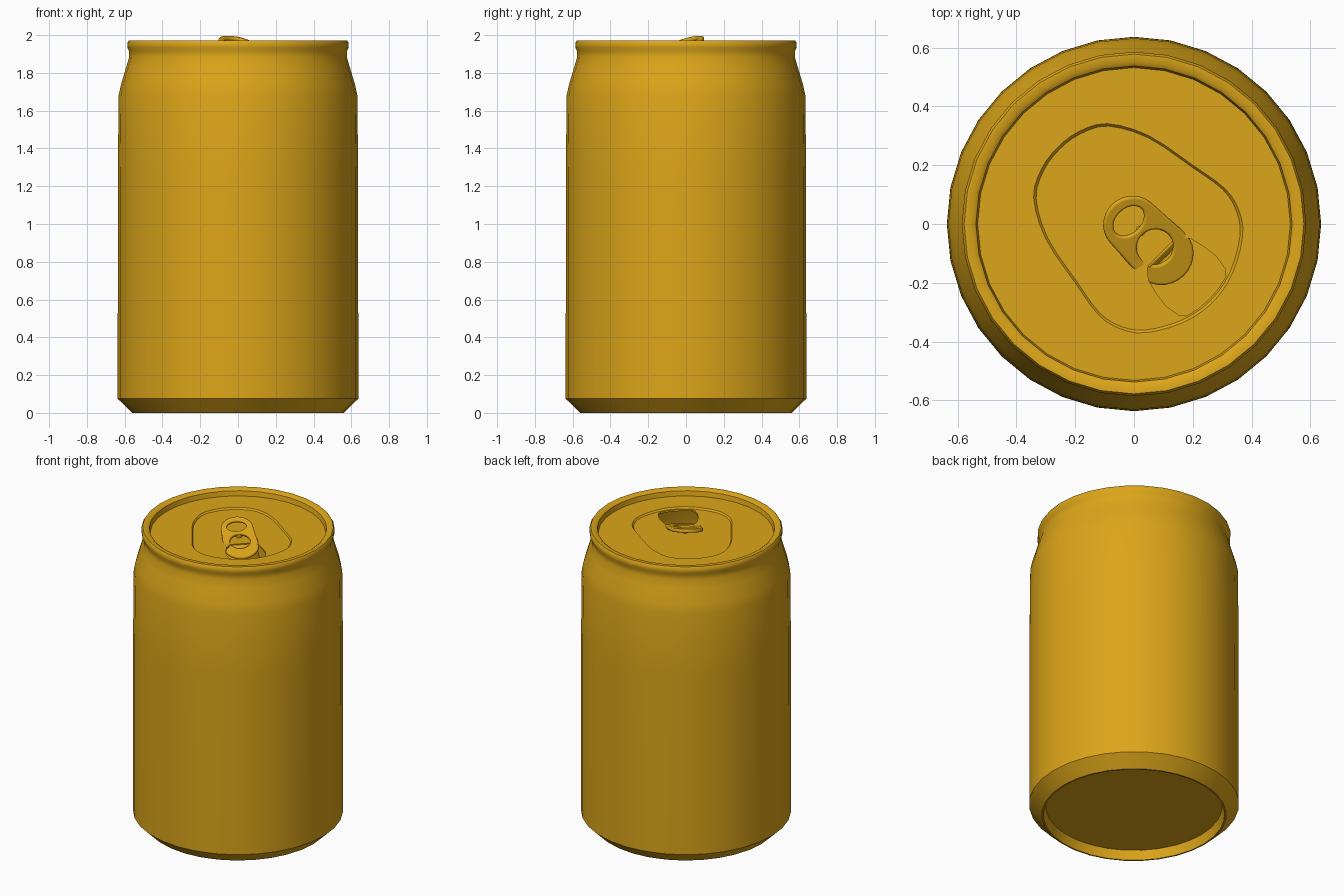
import bpy, bmesh, math
from mathutils import Matrix, Vector

if "Cube" in bpy.data.objects:
    bpy.data.objects.remove(bpy.data.objects["Cube"])

SEG = 32
R2 = math.sqrt(0.5)
mat = bpy.data.materials.new("gold")
mat.diffuse_color = (0.72, 0.38, 0.01, 1)
mat.use_nodes = True
mat.node_tree.nodes["Principled BSDF"].inputs["Base Color"].default_value = mat.diffuse_color


def finish(ob, angle=40):
    ob.data.materials.append(mat)
    bpy.ops.object.select_all(action='DESELECT')
    ob.select_set(True)
    bpy.context.view_layer.objects.active = ob
    bpy.ops.object.shade_smooth_by_angle(angle=math.radians(angle))
    return ob


def from_bmesh(name, bm):
    me = bpy.data.meshes.new(name)
    bm.to_mesh(me)
    bm.free()
    ob = bpy.data.objects.new(name, me)
    bpy.context.collection.objects.link(ob)
    return ob


def diag(u, v, z):
    """Lid axes: u runs toward the mouth (+x -y), v across it."""
    return Vector(((u + v) * R2, (v - u) * R2, z))


def mirrored(half):
    """Close a half outline (v >= 0) by mirroring it in v."""
    return half + [(u, -v) for u, v in reversed(half) if v > 1e-6]


def smooth_loop(pts, n=3):
    """Catmull-Rom through a closed outline."""
    out, k = [], len(pts)
    for i in range(k):
        a, b, c, d = (Vector(pts[(i + j) % k]) for j in (-1, 0, 1, 2))
        for s in range(n):
            t = s / n
            out.append(tuple(0.5 * (2 * b + (c - a) * t + (2 * a - 5 * b + 4 * c - d) * t * t
                                    + (3 * b - a - 3 * c + d) * t ** 3)))
    return out


def ring(bm, coords):
    vs = [bm.verts.new(c) for c in coords]
    es = [bm.edges.new((vs[i - 1], vs[i])) for i in range(len(vs))]
    return vs, es


# Can shell: lathed from the recessed base, up the wall and over the rim
profile = [(0.535, 0.06), (0.55, 0.0), (0.56, 0.0), (0.637, 0.075), (0.636, 1.26), (0.632, 1.68),
           (0.619, 1.74), (0.592, 1.83), (0.576, 1.885), (0.576, 1.915), (0.586, 1.935),
           (0.586, 1.96), (0.578, 1.972), (0.552, 1.972), (0.538, 1.962), (0.532, 1.93)]
bm = bmesh.new()
rings = [[bm.verts.new((r * math.cos(math.tau * k / SEG), r * math.sin(math.tau * k / SEG), z))
          for k in range(SEG)] for r, z in profile]
for lo, hi in zip(rings, rings[1:]):
    for k in range(SEG):
        n = (k + 1) % SEG
        bm.faces.new((lo[k], lo[n], hi[n], hi[k]))
bm.faces.new(rings[0][::-1])
finish(from_bmesh("can_body", bm))

# Lid: flat ring, shallow recessed panel, open mouth with a short lip
panel = smooth_loop(mirrored([(-0.368, 0), (-0.355, 0.09), (-0.305, 0.178), (-0.177, 0.248),
                              (0, 0.283), (0.134, 0.304), (0.22, 0.285), (0.29, 0.233),
                              (0.355, 0.12), (0.378, 0)]))
mouth = mirrored([(0.134, 0.07), (0.17, 0.1), (0.225, 0.114), (0.276, 0.12), (0.325, 0.112),
                  (0.347, 0.095), (0.358, 0.05), (0.362, 0)])
LID, PANEL = 1.93, 1.92
bm = bmesh.new()
_, e_rim = ring(bm, [(0.532 * math.cos(math.tau * k / SEG), 0.532 * math.sin(math.tau * k / SEG), LID)
                     for k in range(SEG)])
v_out, e_out = ring(bm, [diag(u, v, LID) for u, v in panel])
v_in, e_in = ring(bm, [diag(u * 0.975, v * 0.975, PANEL) for u, v in panel])
v_m, e_m = ring(bm, [diag(u, v, PANEL) for u, v in mouth])
v_l, _ = ring(bm, [diag(u, v, PANEL - 0.012) for u, v in mouth])
for top, low in ((v_out, v_in), (v_m, v_l)):
    for i in range(len(top)):
        bm.faces.new((top[i - 1], top[i], low[i], low[i - 1]))
bmesh.ops.triangle_fill(bm, edges=e_rim + e_out, use_beauty=True, normal=(0, 0, 1))
bmesh.ops.triangle_fill(bm, edges=e_in + e_m, use_beauty=True, normal=(0, 0, 1))
bmesh.ops.recalc_face_normals(bm, faces=bm.faces)
if sum(f.normal.z * f.calc_area() for f in bm.faces) < 0:
    bmesh.ops.reverse_faces(bm, faces=bm.faces)
finish(from_bmesh("lid", bm), 30)

# Mouth flap: the mouth outline folded down inside the can at its hinge
bm = bmesh.new()
bm.faces.new([bm.verts.new(diag(0.134 + (u - 0.134) * 0.1, v * 0.95, PANEL - 0.005 - (u - 0.134)))
              for u, v in mouth])
flap = from_bmesh("mouth_flap", bm)
solid = flap.modifiers.new("thickness", 'SOLIDIFY')
solid.thickness = 0.008
finish(flap)


# Pull tab: filled outline with two finger holes, rounded edges, tilted up
def oval(cu, ru, rv, n=24):
    return [(cu + ru * math.cos(math.tau * k / n), rv * math.sin(math.tau * k / n)) for k in range(n)]


def arc(cu, r, a0, a1, n=14):
    angles = [math.radians(a0 + (a1 - a0) * k / n) for k in range(n + 1)]
    return [(cu + r * math.cos(a), r * math.sin(a)) for a in angles]


cu = bpy.data.curves.new("pull_tab", 'CURVE')
cu.dimensions = '2D'
cu.fill_mode = 'BOTH'
cu.extrude = 0.003
cu.bevel_depth = 0.008
cu.bevel_resolution = 2
cu.offset = -0.008
outline = arc(0.075, 0.107, -88, 88) + arc(-0.082, 0.098, 92, 268)
for pts in (outline, oval(-0.097, 0.045, 0.06), oval(0.036, 0.064, 0.063)):
    sp = cu.splines.new('POLY')
    sp.points.add(len(pts) - 1)
    for p, (u, v) in zip(sp.points, pts):
        p.co = (u, v, 0, 1)
    sp.use_cyclic_u = True
tab = bpy.data.objects.new("pull_tab", cu)
bpy.context.collection.objects.link(tab)
ax = Vector((R2, -R2, -0.34)).normalized()
az = ax.cross(Vector((R2, R2, 0.07))).normalized()
ay = az.cross(ax)
rot = Matrix((ax, ay, az)).transposed().to_4x4()
tab.matrix_world = Matrix.Translation(diag(0.071, -0.005, 1.93)) @ rot
bpy.ops.object.select_all(action='DESELECT')
tab.select_set(True)
bpy.context.view_layer.objects.active = tab
bpy.ops.object.convert(target='MESH')
finish(bpy.context.view_layer.objects.active, 50)

# Rivet holding the tab to the lid
bpy.ops.mesh.primitive_cylinder_add(vertices=12, radius=0.018, depth=0.025,
                                    location=diag(0.033, 0, 1.93))
bpy.context.object.name = "rivet"
finish(bpy.context.object)
